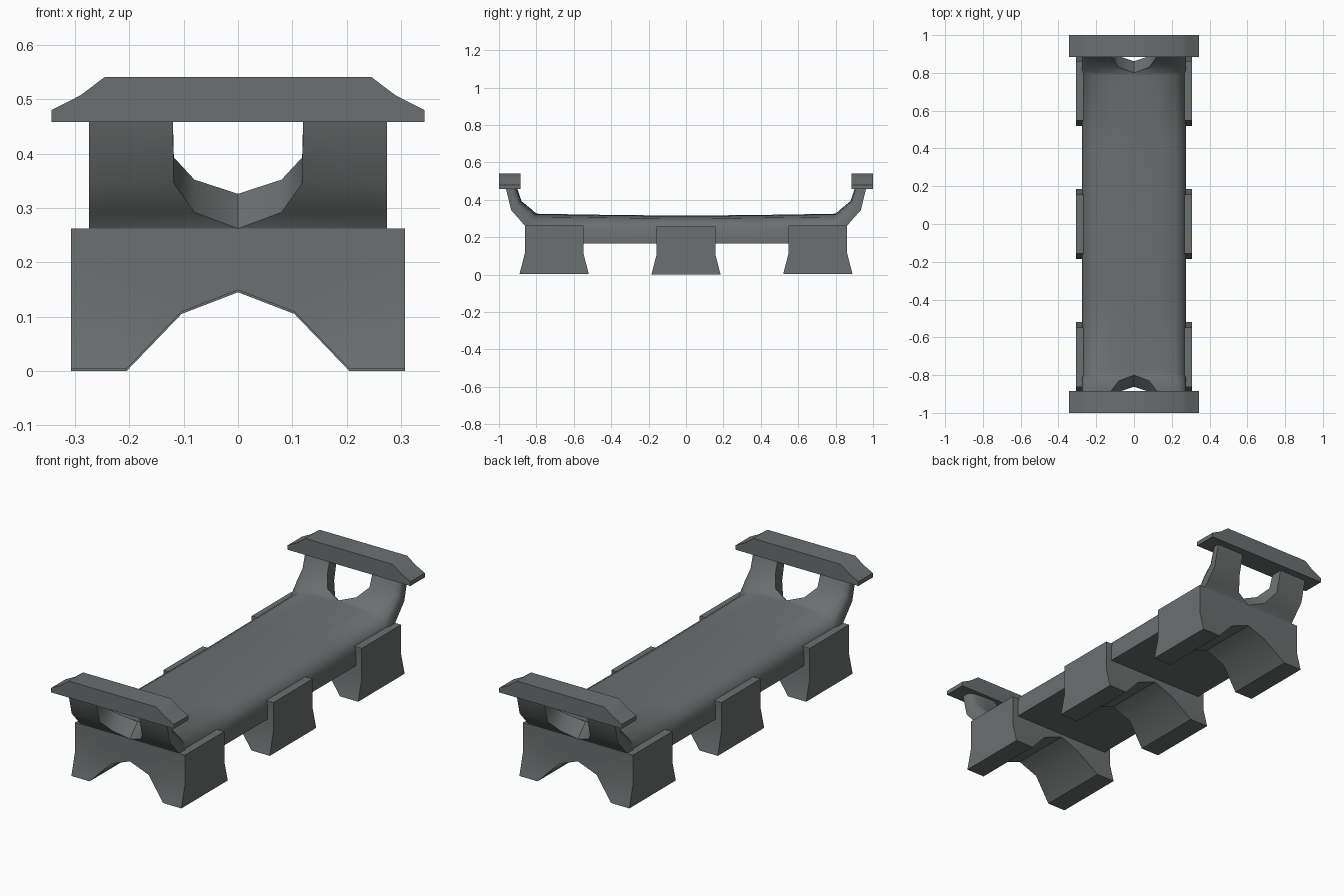
import bpy, bmesh, math

if "Cube" in bpy.data.objects:
    bpy.data.objects.remove(bpy.data.objects["Cube"])

grey = bpy.data.materials.new("stone_grey")
grey.diffuse_color = (0.148, 0.16, 0.16, 1)
grey.use_nodes = True
grey.node_tree.nodes["Principled BSDF"].inputs["Base Color"].default_value = grey.diffuse_color


def finish(name, bm, mirror, loc=(0, 0, 0), angle=50):
    """Turn a half or quarter mesh into a closed, mirrored, smooth object."""
    me = bpy.data.meshes.new(name)
    bm.to_mesh(me)
    bm.free()
    ob = bpy.data.objects.new(name, me)
    bpy.context.collection.objects.link(ob)
    me.materials.append(grey)
    bpy.ops.object.select_all(action='DESELECT')
    ob.select_set(True)
    bpy.context.view_layer.objects.active = ob
    mod = ob.modifiers.new("mirror", 'MIRROR')
    mod.use_axis = mirror
    mod.merge_threshold = 0.0005
    bpy.ops.object.modifier_apply(modifier=mod.name)
    bm = bmesh.new()
    bm.from_mesh(ob.data)
    bmesh.ops.recalc_face_normals(bm, faces=bm.faces)
    bm.to_mesh(ob.data)
    bm.free()
    bpy.ops.object.shade_smooth_by_angle(angle=math.radians(angle))
    ob.location = loc
    return ob


# Bed and posts: one rounded section lofted outward, then splitting into posts.
# Each station: inner x, top edge (y, z), bottom edge (y, z)
stations = [
    (0, (0, 0.315), (0, 0.165)),
    (0, (0.40, 0.319), (0.40, 0.165)),
    (0, (0.785, 0.325), (0.82, 0.165)),
    (0, (0.80, 0.326), (0.862, 0.262)),
    (0.08, (0.83, 0.352), (0.888, 0.292)),
    (0.118, (0.88, 0.393), (0.935, 0.345)),
    (0.12, (0.905, 0.47), (0.965, 0.47)),
]
section = [(0, 0), (0.45, 0.02), (0.8, 0.1), (0.95, 0.28), (1, 0.5), (1, 1), (0, 1)]
bm = bmesh.new()
rings = []
for xi, top, low in stations:
    rings.append([bm.verts.new((xi + (0.274 - xi) * u,
                                top[0] + (low[0] - top[0]) * v,
                                top[1] + (low[1] - top[1]) * v))
                  for u, v in section])
n = len(section)
for i in range(len(rings) - 1):
    for j in range(n):
        # the inner wall exists only where the posts separate
        if j == n - 1 and stations[i + 1][0] == 0:
            continue
        k = (j + 1) % n
        bm.faces.new((rings[i][j], rings[i][k], rings[i + 1][k], rings[i + 1][j]))
bm.faces.new(rings[-1])
finish("bed_with_posts", bm, (True, True, False))

# Legs: arched blocks whose feet flare lengthwise
outline = [(0, 0.262), (0.307, 0.262), (0.307, 0.108), (0.307, 0.0),
           (0.205, 0.0), (0.104, 0.105), (0, 0.145)]
for name, y, z in (("front_legs", -0.705, 0.004), ("middle_legs", 0, 0),
                   ("back_legs", 0.705, 0.004)):
    bm = bmesh.new()
    sides = []
    for s in (-1, 1):
        vs = [bm.verts.new((x, s * (0.185 if h < 0.05 else 0.157), h if h < 0.2 else h - 0.004))
              for x, h in outline]
        bm.faces.new([vs[i] for i in (0, 1, 2, 5, 6)])
        bm.faces.new([vs[i] for i in (2, 3, 4, 5)])
        sides.append(vs)
    a, b = sides
    for i in range(len(outline) - 1):
        bm.faces.new((a[i], a[i + 1], b[i + 1], b[i]))
    finish(name, bm, (True, False, False), (0, y, z), 40)

# Cross bars on top of the posts, with stepped sloping ends
bar = [(0, 0.458), (0.343, 0.458), (0.343, 0.48), (0.29, 0.507), (0.245, 0.541), (0, 0.541)]
for name, y in (("front_bar", -0.9425), ("back_bar", 0.9425)):
    bm = bmesh.new()
    a, b = [[bm.verts.new((x, s * 0.0575, h)) for x, h in bar] for s in (-1, 1)]
    bm.faces.new(a)
    bm.faces.new(b)
    for i in range(len(bar) - 1):
        bm.faces.new((a[i], a[i + 1], b[i + 1], b[i]))
    finish(name, bm, (True, False, False), (0, y, 0), 45)
